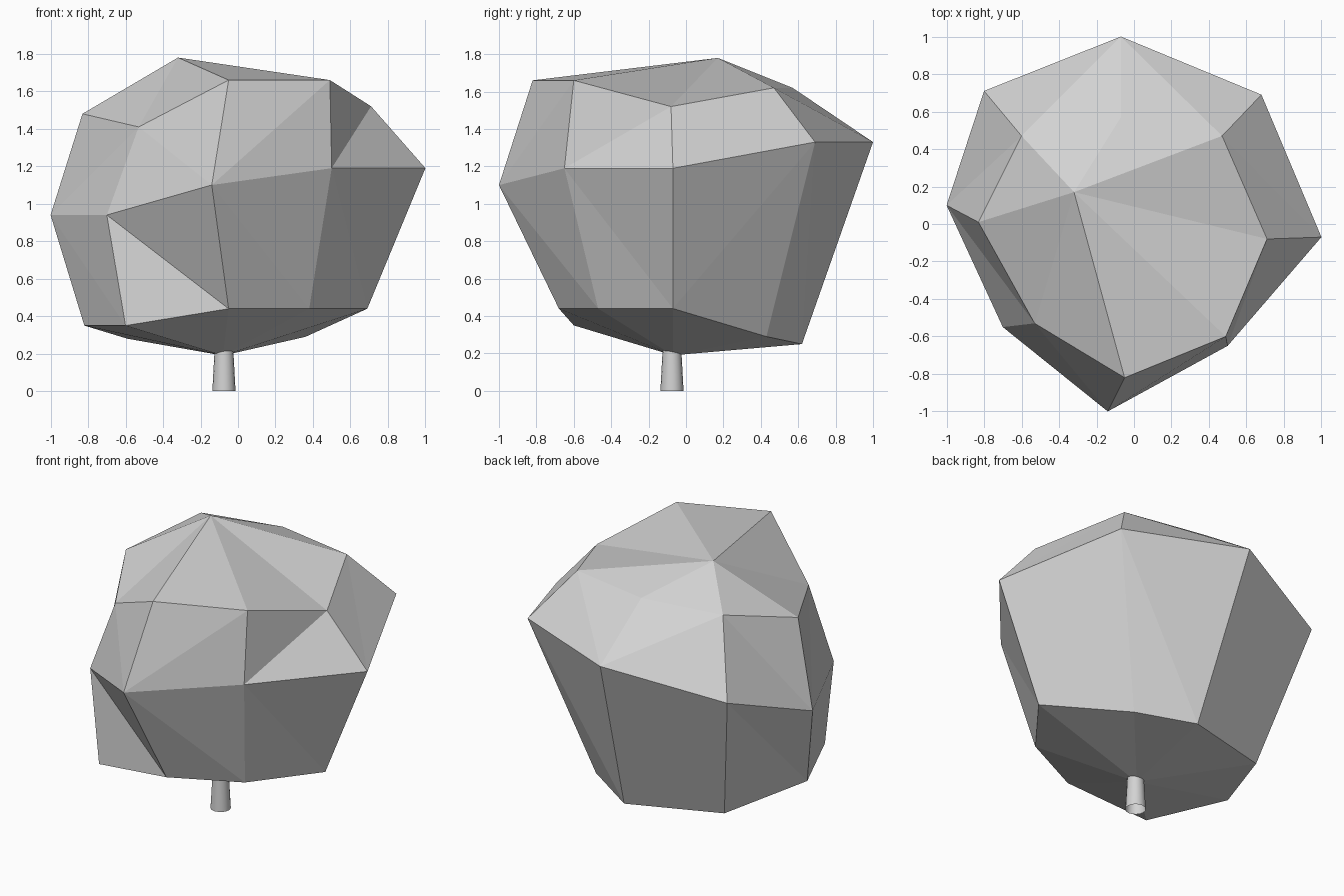
import bpy
import bmesh

default_cube = bpy.data.objects.get("Cube")
if default_cube:
    bpy.data.objects.remove(default_cube, do_unlink=True)


def make_material(name, colour):
    material = bpy.data.materials.new(name)
    material.use_nodes = True
    material.diffuse_color = colour
    material.node_tree.nodes["Principled BSDF"].inputs["Base Color"].default_value = colour
    return material


def make_object(name, bm, material):
    bmesh.ops.recalc_face_normals(bm, faces=bm.faces)
    mesh = bpy.data.meshes.new(name)
    bm.to_mesh(mesh)
    bm.free()
    mesh.materials.append(material)
    obj = bpy.data.objects.new(name, mesh)
    bpy.context.collection.objects.link(obj)
    return obj


def bridge(bm, top, bottom, diagonals):
    """Join two rings; '/' splits a panel from next-top to this-bottom."""
    count = len(top)
    for i, split in enumerate(diagonals):
        j = (i + 1) % count
        a, b, c, d = top[i], top[j], bottom[j], bottom[i]
        if split == "/":
            panels = ((a, b, d), (b, c, d))
        else:
            panels = ((a, b, c), (a, c, d))
        for panel in panels:
            bm.faces.new(panel)


def fan(bm, pole, ring):
    for i, vert in enumerate(ring):
        bm.faces.new((pole, vert, ring[(i + 1) % len(ring)]))


grey = make_material("light grey", (0.65, 0.65, 0.65, 1.0))

# Faceted crown: three irregular eight-sided rings, starting at the front
upper_ring = [(-.05, -.82, 1.66), (.49, -.6, 1.66), (.71, -.08, 1.52), (.47, .47, 1.62),
              (-.07, .57, 1.62), (-.6, .47, 1.61), (-.83, .01, 1.48), (-.53, -.53, 1.41)]
middle_ring = [(-.14, -1, 1.1), (.5, -.65, 1.19), (1, -.07, 1.19), (.68, .69, 1.33),
               (-.07, 1, 1.33), (-.8, .71, 1.17), (-1, .1, .94), (-.7, -.55, .94)]
lower_ring = [(-.05, -.68, .44), (.38, -.47, .44), (.69, -.07, .44), (.36, .43, .29),
              (.02, .62, .25), (-.59, .44, .28), (-.82, -.1, .35), (-.6, -.6, .35)]

bm = bmesh.new()
upper, middle, lower = ([bm.verts.new(p) for p in ring]
                        for ring in (upper_ring, middle_ring, lower_ring))
fan(bm, bm.verts.new((-.32, .17, 1.78)), upper)
bridge(bm, upper, middle, "//\\/\\/\\\\".replace("//\\/\\/\\\\", "///\\/\\/\\"))
bridge(bm, middle, lower, "\\\\/\\/\\\\\\")
fan(bm, bm.verts.new((-.08, -.07, .19)), lower)
make_object("crown", bm, grey)

# Short tapered trunk, open at the base
bm = bmesh.new()
bmesh.ops.create_cone(bm, cap_ends=False, segments=16,
                      radius1=.062, radius2=.05, depth=.22)
bmesh.ops.translate(bm, verts=bm.verts, vec=(-.075, -.075, .11))
for face in bm.faces:
    face.smooth = True
make_object("trunk", bm, grey)
